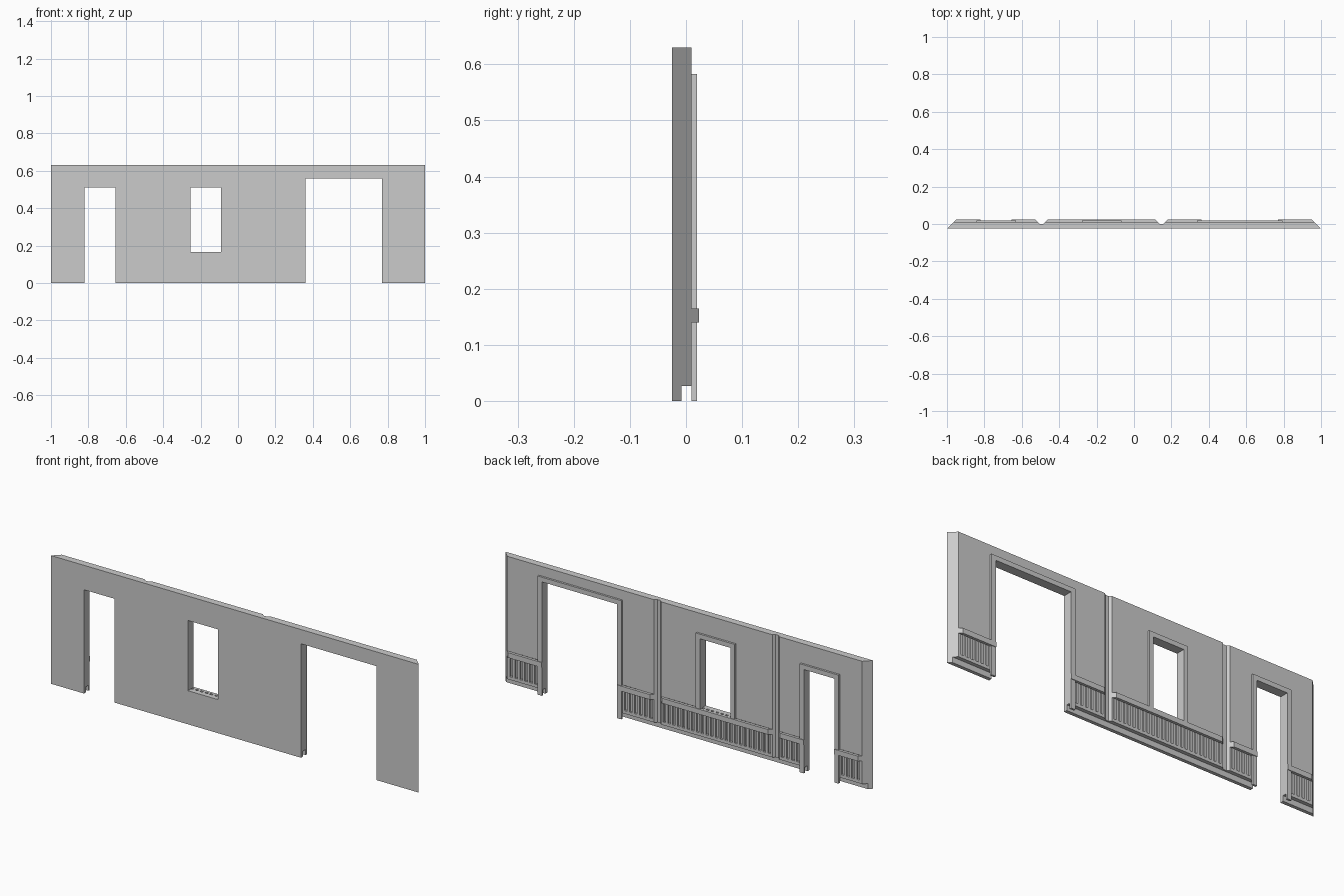
import bpy
import bmesh

cube = bpy.data.objects.get("Cube")
if cube:
    bpy.data.objects.remove(cube, do_unlink=True)

mat = bpy.data.materials.new("plain_grey")
mat.use_nodes = True
grey = (0.6, 0.6, 0.6, 1)
mat.diffuse_color = grey
mat.node_tree.nodes["Principled BSDF"].inputs["Base Color"].default_value = grey

# Shared dimensions
FRONT, BACK, TRIM, RAIL = -0.025, 0.01, 0.02, 0.023
HEIGHT, SLOT, RAIL_LOW, RAIL_TOP = 0.63, 0.027, 0.14, 0.165
CASING = 0.023
GROOVES = (-0.495, 0.147)
# Openings: left, right, bottom, top
DOOR = (-0.82, -0.655, 0, 0.51)
WINDOW = (-0.255, -0.09, RAIL_TOP, 0.51)
WIDE_DOOR = (0.36, 0.77, 0, 0.56)


def add_prism(bm, plan, z0, z1):
    """Extrude a counter-clockwise plan outline from z0 to z1."""
    base = bm.faces.new([bm.verts.new((x, y, z0)) for x, y in plan])
    out = bmesh.ops.extrude_face_region(bm, geom=[base])
    verts = [v for v in out["geom"] if isinstance(v, bmesh.types.BMVert)]
    bmesh.ops.translate(bm, verts=verts, vec=(0, 0, z1 - z0))


def add_box(bm, x0, x1, y0, y1, z0, z1):
    add_prism(bm, [(x0, y0), (x1, y0), (x1, y1), (x0, y1)], z0, z1)


def finish(bm, name):
    bmesh.ops.recalc_face_normals(bm, faces=bm.faces)
    mesh = bpy.data.meshes.new(name)
    bm.to_mesh(mesh)
    bm.free()
    mesh.materials.append(mat)
    obj = bpy.data.objects.new(name, mesh)
    bpy.context.collection.objects.link(obj)
    return obj


def cut(target, bm):
    cutter = finish(bm, "cutter")
    cutter.hide_render = True
    mod = target.modifiers.new("cut", 'BOOLEAN')
    mod.operation = 'DIFFERENCE'
    mod.solver = 'EXACT'
    mod.object = cutter
    bpy.context.view_layer.objects.active = target
    bpy.ops.object.modifier_apply(modifier=mod.name)
    bpy.data.objects.remove(cutter, do_unlink=True)


def end_x(y):
    """Mitred end of the wall at depth y."""
    return 1 - (y - FRONT)


def groove_half(y):
    return 0.009 + y


# Wall with mitred ends and full-height V grooves in the back
plan = [(-1, FRONT), (1, FRONT), (end_x(BACK), BACK)]
for c in reversed(GROOVES):
    plan += [(c + groove_half(BACK), BACK), (c + groove_half(0), 0),
             (c - groove_half(0), 0), (c - groove_half(BACK), BACK)]
plan.append((-end_x(BACK), BACK))
bm = bmesh.new()
add_prism(bm, plan, 0, HEIGHT)
wall = finish(bm, "wall")

# Door and window openings
bm = bmesh.new()
for x0, x1, z0, z1 in (DOOR, WINDOW, WIDE_DOOR):
    add_box(bm, x0, x1, -0.1, 0.1, z0 if z0 else -0.1, z1)
cut(wall, bm)

# Floor slot behind the front skin
bm = bmesh.new()
add_box(bm, -1.1, 1.1, -0.008, 0.1, -0.1, SLOT)
cut(wall, bm)

# Gaps between the wainscot slats
bm = bmesh.new()
PITCH = 0.026
for x0, x1 in ((-0.957, -0.845), (-0.63, -0.518), (-0.472, 0.124),
               (0.17, 0.335), (0.795, 0.957)):
    count = round((x1 - x0) / PITCH)
    step = (x1 - x0) / count
    for i in range(count):
        mid = x0 + step * (i + 0.5)
        add_box(bm, mid - step * 0.27, mid + step * 0.27,
                0, 0.05, 0.042, RAIL_TOP + 0.0004)
cut(wall, bm)


# Chair rail in sections, mitred at the wall ends and grooves
def rail_end(kind, value, side, y):
    if kind == "end":
        return side * end_x(y)
    if kind == "groove":
        return value - side * groove_half(y)
    return value


g0, g1 = GROOVES
sections = ((("end", 0), ("flat", DOOR[0])),
            (("flat", DOOR[1]), ("groove", g0)),
            (("groove", g0), ("groove", g1)),
            (("groove", g1), ("flat", WIDE_DOOR[0])),
            (("flat", WIDE_DOOR[1]), ("end", 0)))
bm = bmesh.new()
for low, high in sections:
    add_prism(bm, [(rail_end(*low, -1, BACK), BACK), (rail_end(*high, 1, BACK), BACK),
                   (rail_end(*high, 1, RAIL), RAIL), (rail_end(*low, -1, RAIL), RAIL)],
              RAIL_LOW, RAIL_TOP)
finish(bm, "chair_rail")

# Casings around the openings
for name, (x0, x1, z0, z1) in (("door_casing", DOOR), ("window_casing", WINDOW),
                               ("wide_door_casing", WIDE_DOOR)):
    a, b, top = x0 - CASING, x1 + CASING, z1 + CASING
    bm = bmesh.new()
    outline = [(a, z0), (x0, z0), (x0, z1), (x1, z1), (x1, z0), (b, z0), (b, top), (a, top)]
    face = bm.faces.new([bm.verts.new((x, BACK, z)) for x, z in outline])
    out = bmesh.ops.extrude_face_region(bm, geom=[face])
    verts = [v for v in out["geom"] if isinstance(v, bmesh.types.BMVert)]
    bmesh.ops.translate(bm, verts=verts, vec=(0, TRIM - BACK, 0))
    finish(bm, name)
